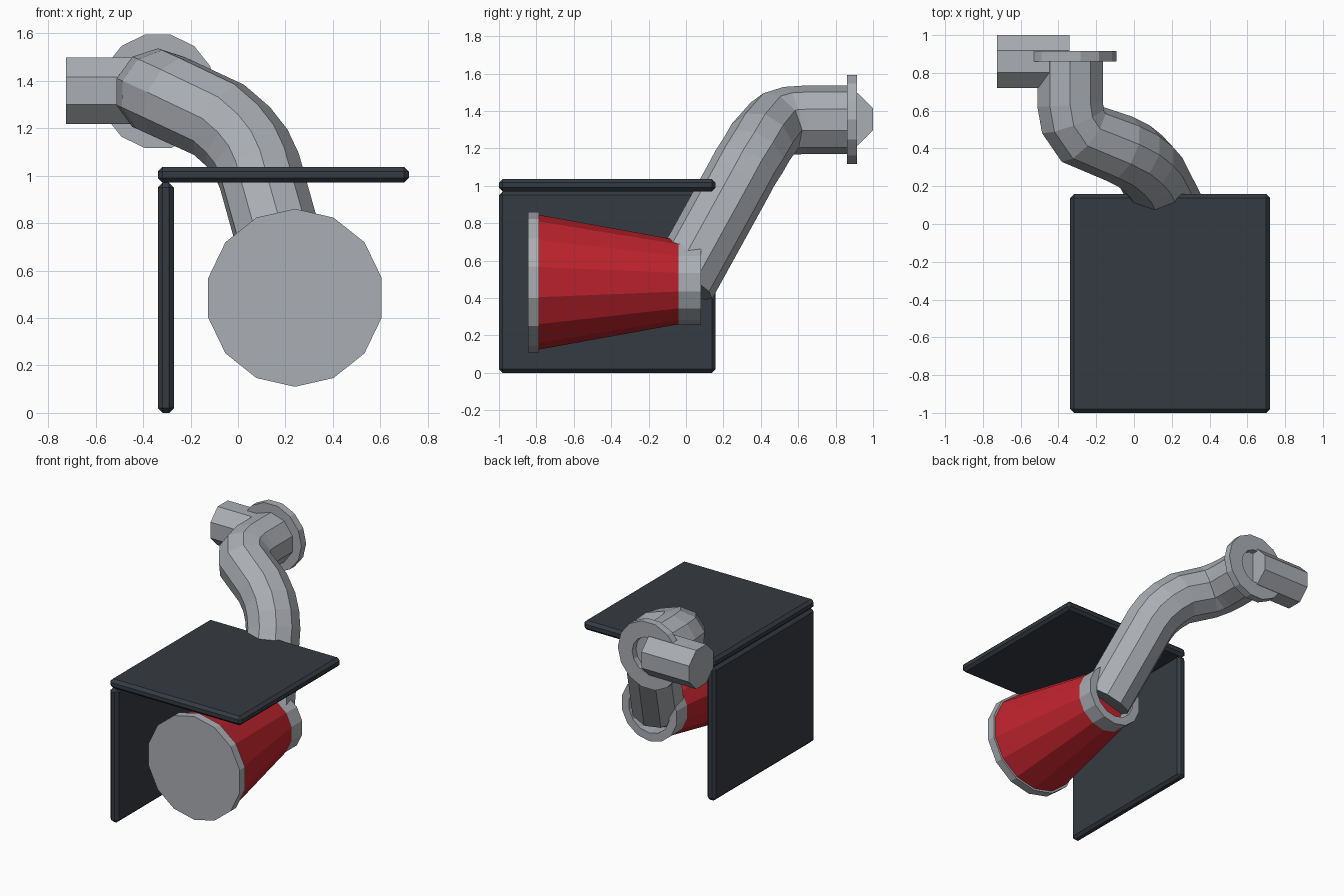
import bpy, bmesh, math
from mathutils import Vector, Matrix

if "Cube" in bpy.data.objects:
    bpy.data.objects.remove(bpy.data.objects["Cube"])


def material(name, rgb):
    m = bpy.data.materials.new(name)
    m.diffuse_color = (*rgb, 1)
    m.use_nodes = True
    m.node_tree.nodes["Principled BSDF"].inputs["Base Color"].default_value = m.diffuse_color
    return m


METAL = material("light_metal", (0.40, 0.42, 0.45))
RED = material("red_paint", (0.52, 0.017, 0.027))
DARK = material("dark_panel", (0.036, 0.044, 0.054))


def finish(name, bm, mat):
    bmesh.ops.recalc_face_normals(bm, faces=bm.faces[:])
    mesh = bpy.data.meshes.new(name)
    bm.to_mesh(mesh)
    bm.free()
    mesh.materials.append(mat)
    obj = bpy.data.objects.new(name, mesh)
    bpy.context.collection.objects.link(obj)
    return obj


def loft(bm, rings, closed=False):
    """Skin a list of vertex rings; cap the ends or join last to first."""
    n = len(rings[0])
    pairs = list(zip(rings, rings[1:]))
    if closed:
        pairs.append((rings[-1], rings[0]))
    for a, b in pairs:
        for i in range(n):
            j = (i + 1) % n
            bm.faces.new((a[i], a[j], b[j], b[i]))
    if not closed:
        bm.faces.new(rings[0])
        bm.faces.new(rings[-1])


def turned(name, mat, cx, cz, profile, sides=14, phase=0.0, closed=False):
    """Turn (radius, y) profile points around an axis along y."""
    bm = bmesh.new()
    rings = []
    for r, y in profile:
        rings.append([bm.verts.new((cx + r * math.sin(a), y, cz + r * math.cos(a)))
                      for a in (phase + math.tau * i / sides for i in range(sides))])
    loft(bm, rings, closed)
    return finish(name, bm, mat)


def panel(name, lo, hi):
    lo, hi = Vector(lo), Vector(hi)
    bm = bmesh.new()
    bmesh.ops.create_cube(bm, size=1, matrix=Matrix.Translation((lo + hi) / 2)
                          @ Matrix.Diagonal((*(hi - lo), 1)))
    bmesh.ops.bevel(bm, geom=bm.edges[:], offset=0.02, segments=1, affect='EDGES')
    return finish(name, bm, DARK)


# Bevelled side and top panels
panel("side_panel", (-0.338, -1, 0), (-0.27, 0.158, 0.97))
panel("top_panel", (-0.338, -1, 0.97), (0.72, 0.158, 1.037))

# Cone filter with front cap and rear collar
CX, CZ = 0.24, 0.485
turned("filter_cap", METAL, CX, CZ, [(0.375, -0.845), (0.375, -0.785)])
turned("filter_cone", RED, CX, CZ, [(0.36, -0.785), (0.225, -0.04)])
turned("filter_collar", METAL, CX, CZ,
       [(0.225, -0.04), (0.225, 0.08), (0.165, 0.08), (0.165, -0.04)], closed=True)

# Bent intake pipe: ten-sided section swept along a path without twist
path = [Vector(p) for p in (
    (-0.338, 0.87, 1.353), (-0.338, 0.635, 1.353), (-0.325, 0.55, 1.348),
    (-0.275, 0.475, 1.325), (-0.08, 0.40, 1.235), (0.0, 0.36, 1.165),
    (0.055, 0.315, 1.095), (0.09, 0.275, 1.02), (0.24, -0.02, 0.485))]
bm = bmesh.new()
up, tangent, rings = Vector((0, 0, 1)), Vector((0, -1, 0)), []
for k, p in enumerate(path):
    d_in = (p - path[k - 1]).normalized() if k else tangent
    d_out = (path[k + 1] - p).normalized() if k + 1 < len(path) else d_in
    t = (d_in + d_out).normalized()
    up = tangent.rotation_difference(t) @ up
    tangent = t
    side = t.cross(up)
    rings.append([bm.verts.new(p + 0.183 * (up * math.cos(a) + side * math.sin(a)))
                  for a in (math.tau * i / 10 for i in range(10))])
loft(bm, rings)
finish("intake_pipe", bm, METAL)

# Flange ring at the end of the pipe
turned("pipe_flange", METAL, -0.338, 1.355,
       [(0.245, 0.86), (0.245, 0.915), (0.13, 0.915), (0.13, 0.86)],
       phase=math.pi / 14, closed=True)

# Eight-sided side stub running across the flange
bm = bmesh.new()
rings = [[bm.verts.new((x, 0.86 + 0.152 * math.cos(a), 1.357 + 0.152 * math.sin(a)))
          for a in (math.pi / 8 + math.tau * i / 8 for i in range(8))]
         for x in (-0.725, -0.342)]
loft(bm, rings)
finish("side_stub", bm, METAL)
